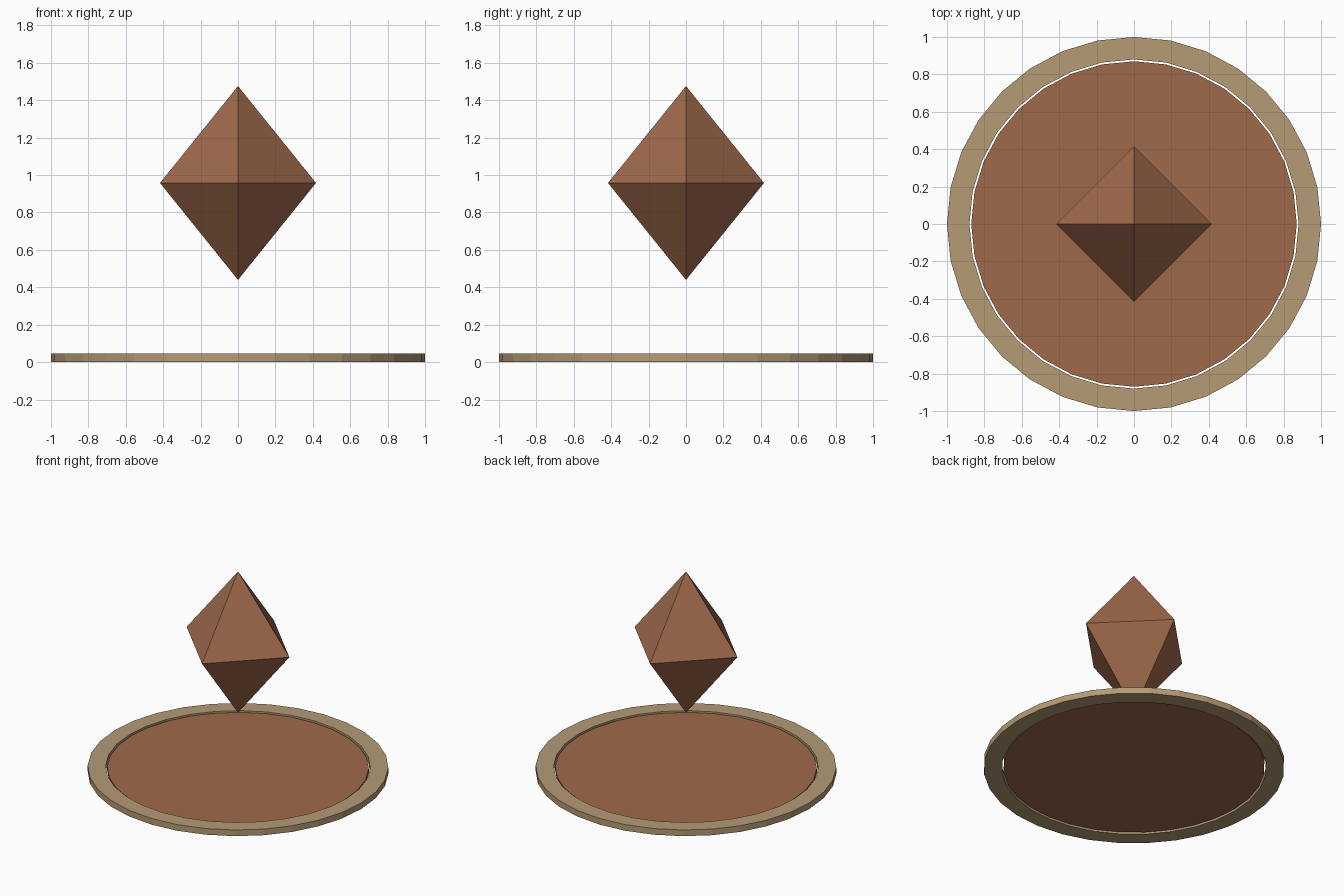
import bpy
import bmesh
from math import pi, sin, cos

cube = bpy.data.objects.get("Cube")
if cube:
    bpy.data.objects.remove(cube, do_unlink=True)

SIDES = 32


def material(name, rgb):
    mat = bpy.data.materials.new(name)
    mat.use_nodes = True
    mat.diffuse_color = (*rgb, 1)
    bsdf = next(n for n in mat.node_tree.nodes if n.type == "BSDF_PRINCIPLED")
    bsdf.inputs["Base Color"].default_value = (*rgb, 1)
    return mat


def finish(name, bm, mat):
    bmesh.ops.recalc_face_normals(bm, faces=bm.faces)
    mesh = bpy.data.meshes.new(name)
    bm.to_mesh(mesh)
    bm.free()
    mesh.materials.append(mat)
    obj = bpy.data.objects.new(name, mesh)
    bpy.context.collection.objects.link(obj)
    return obj


def loop(bm, radius, z, sides=SIDES):
    angles = [2 * pi * i / sides for i in range(sides)]
    return [bm.verts.new((radius * cos(a), radius * sin(a), z)) for a in angles]


def bridge(bm, a, b):
    for i in range(len(a)):
        j = (i + 1) % len(a)
        bm.faces.new((a[i], a[j], b[j], b[i]))


copper = material("copper brown", (0.35, 0.142, 0.071))
tan = material("tan", (0.46, 0.325, 0.18))

# Outer rim: a rectangular section swept round the centre
bm = bmesh.new()
section = [(1, 0), (1, 0.045), (0.88, 0.045), (0.88, 0)]
loops = [loop(bm, r, z) for r, z in section]
for k in range(len(loops)):
    bridge(bm, loops[k], loops[k - 1])
finish("base_rim", bm, tan)

# Slightly recessed disc, with a narrow gap to the rim
bm = bmesh.new()
bottom, top = loop(bm, 0.87, 0.008), loop(bm, 0.87, 0.037)
bridge(bm, bottom, top)
bm.faces.new(bottom)
bm.faces.new(top)
finish("base_disc", bm, copper)

# Floating eight-sided crystal
bm = bmesh.new()
waist = loop(bm, 0.417, 0.958, 4)
for z in (0.44, 1.476):
    tip = bm.verts.new((0, 0, z))
    for i in range(4):
        bm.faces.new((waist[i - 1], waist[i], tip))
finish("floating_crystal", bm, copper)
